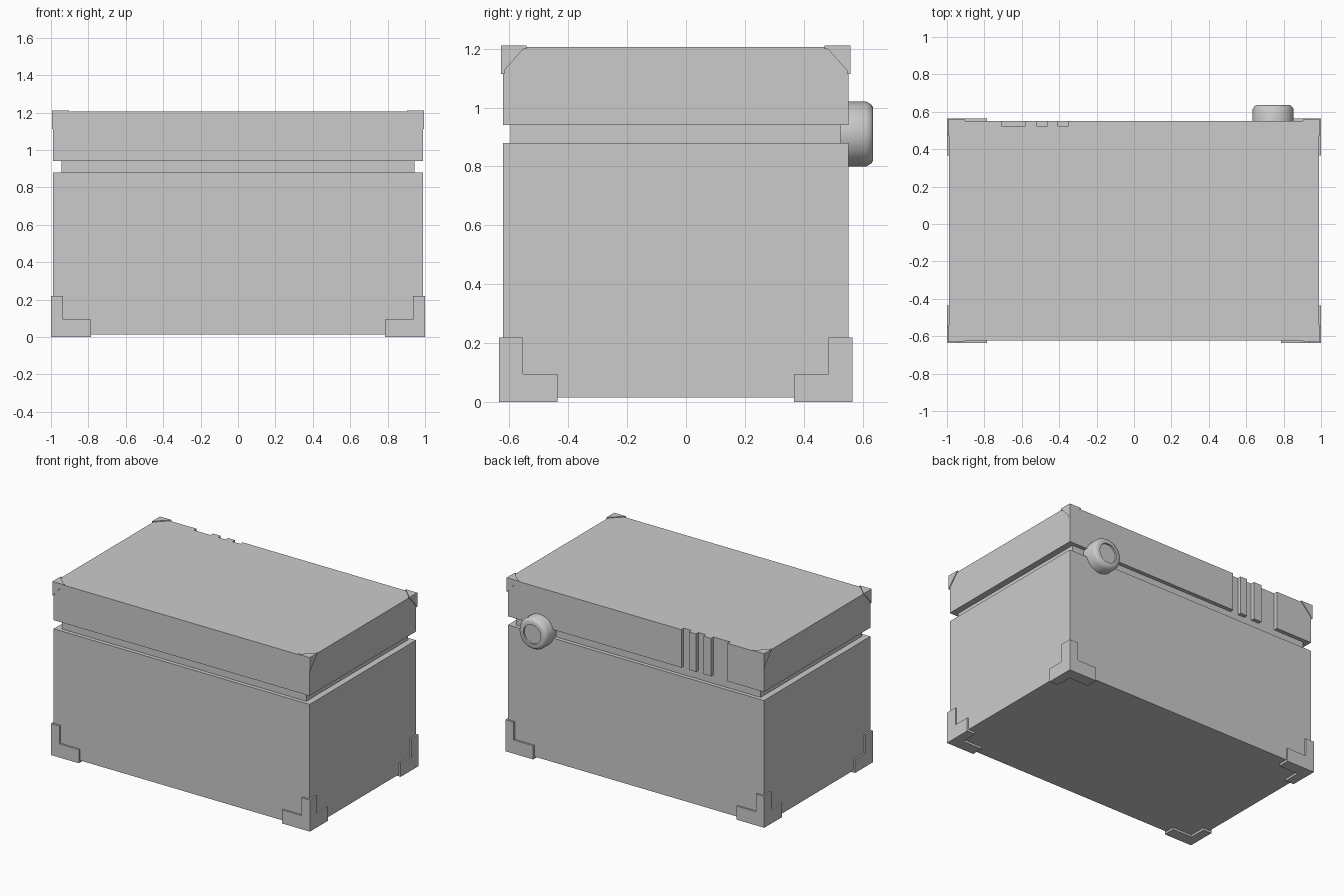
import bpy, bmesh, math

if "Cube" in bpy.data.objects:
    bpy.data.objects.remove(bpy.data.objects["Cube"])

YC = -0.035  # box centre in y (the knob shifts the overall centre)


def finish(bm, name):
    bmesh.ops.recalc_face_normals(bm, faces=bm.faces)
    me = bpy.data.meshes.new(name)
    bm.to_mesh(me)
    bm.free()
    ob = bpy.data.objects.new(name, me)
    bpy.context.collection.objects.link(ob)
    return ob


def prism(name, base, offset):
    """Extrude a 3D polygon along an offset vector."""
    bm = bmesh.new()
    face = bm.faces.new([bm.verts.new(p) for p in base])
    new = bmesh.ops.extrude_face_region(bm, geom=[face], use_keep_orig=True)["geom"]
    bmesh.ops.translate(bm, vec=offset,
                        verts=[g for g in new if isinstance(g, bmesh.types.BMVert)])
    return finish(bm, name)


def slab(name, hx, hy, z0, z1):
    pts = [(-hx, YC - hy, z0), (hx, YC - hy, z0), (hx, YC + hy, z0), (-hx, YC + hy, z0)]
    return prism(name, pts, (0, 0, z1 - z0))


def box(name, lo, hi):
    (a, b, c), (d, e, f) = lo, hi
    return prism(name, [(a, b, c), (d, b, c), (d, e, c), (a, e, c)], (0, 0, f - c))


def boolean(ob, others, op):
    for other in others:
        m = ob.modifiers.new(op, 'BOOLEAN')
        m.operation, m.object, m.solver = op, other, 'EXACT'
    bpy.context.view_layer.objects.active = ob
    for m in list(ob.modifiers):
        bpy.ops.object.modifier_apply(modifier=m.name)
    for other in others:
        bpy.data.objects.remove(other)


# case body and recessed seam band
slab("case_body", 0.988, 0.587, 0.015, 0.88)
slab("seam_band", 0.944, 0.56, 0.88, 0.94)

# lid outline with three notches along the back edge
hx, yf, yb, yn = 0.988, YC - 0.587, YC + 0.587, YC + 0.56
outline = [(-hx, yb), (-hx, yf), (hx, yf), (hx, yb)]
for x0, x1 in ((-0.41, -0.35), (-0.52, -0.463), (-0.708, -0.58)):
    outline += [(x1, yb), (x1, yn), (x0, yn), (x0, yb)]
prism("lid", [(x, y, 0.94) for x, y in outline], (0, 0, 0.265))

for side, sx in (("left", -1), ("right", 1)):
    for end, sy in (("front", -1), ("back", 1)):
        def at(x, y, z):
            """Point given as inward distances from the outer corner."""
            return (sx * (1.0 - x), YC + sy * (0.6 - y), z)

        # bottom corner bracket: post and two arms
        foot = box(f"foot_{end}_{side}", at(0, 0, 0), at(0.065, 0.081, 0.22))
        arm_x = box("arm_x", at(0, 0, 0), at(0.215, 0.081, 0.095))
        arm_y = box("arm_y", at(0, 0, 0), at(0.065, 0.198, 0.095))
        boolean(foot, [arm_x, arm_y], 'UNION')

        def top(x, y, z):
            return (sx * (0.994 - x), YC + sy * (0.593 - y), 1.211 - z)

        # lid corner guard: three triangular plates meeting at the corner
        t = 0.012
        guard = prism(f"lid_guard_{end}_{side}",
                      [top(0, 0, 0), top(0.09, 0, 0), top(0, 0.087, 0)], (0, 0, -t))
        face_y = prism("face_y", [top(0, 0, 0), top(0.09, 0, 0), top(0, 0, 0.098)],
                       (0, -sy * t, 0))
        face_x = prism("face_x", [top(0, 0, 0), top(0, 0.087, 0), top(0, 0, 0.098)],
                       (-sx * t, 0, 0))
        boolean(guard, [face_y, face_x], 'UNION')

# round knob on the back, lathed about y
profile = [(0, 0.623), (0.067, 0.623), (0.067, 0.635), (0.09, 0.635), (0.1, 0.629),
           (0.11, 0.612), (0.11, 0.522), (0, 0.522)]
bm = bmesh.new()
verts = [bm.verts.new((r, y, 0)) for r, y in profile]
edges = [bm.edges.new(p) for p in zip(verts, verts[1:])]
bmesh.ops.spin(bm, geom=verts + edges, axis=(0, 1, 0), cent=(0, 0, 0),
               angle=2 * math.pi, steps=48, use_merge=False)
bmesh.ops.remove_doubles(bm, verts=bm.verts, dist=1e-5)
knob = finish(bm, "back_knob")
knob.location = (0.744, 0, 0.91)
bpy.ops.object.select_all(action='DESELECT')
knob.select_set(True)
bpy.context.view_layer.objects.active = knob
bpy.ops.object.shade_smooth_by_angle(angle=math.radians(35))
